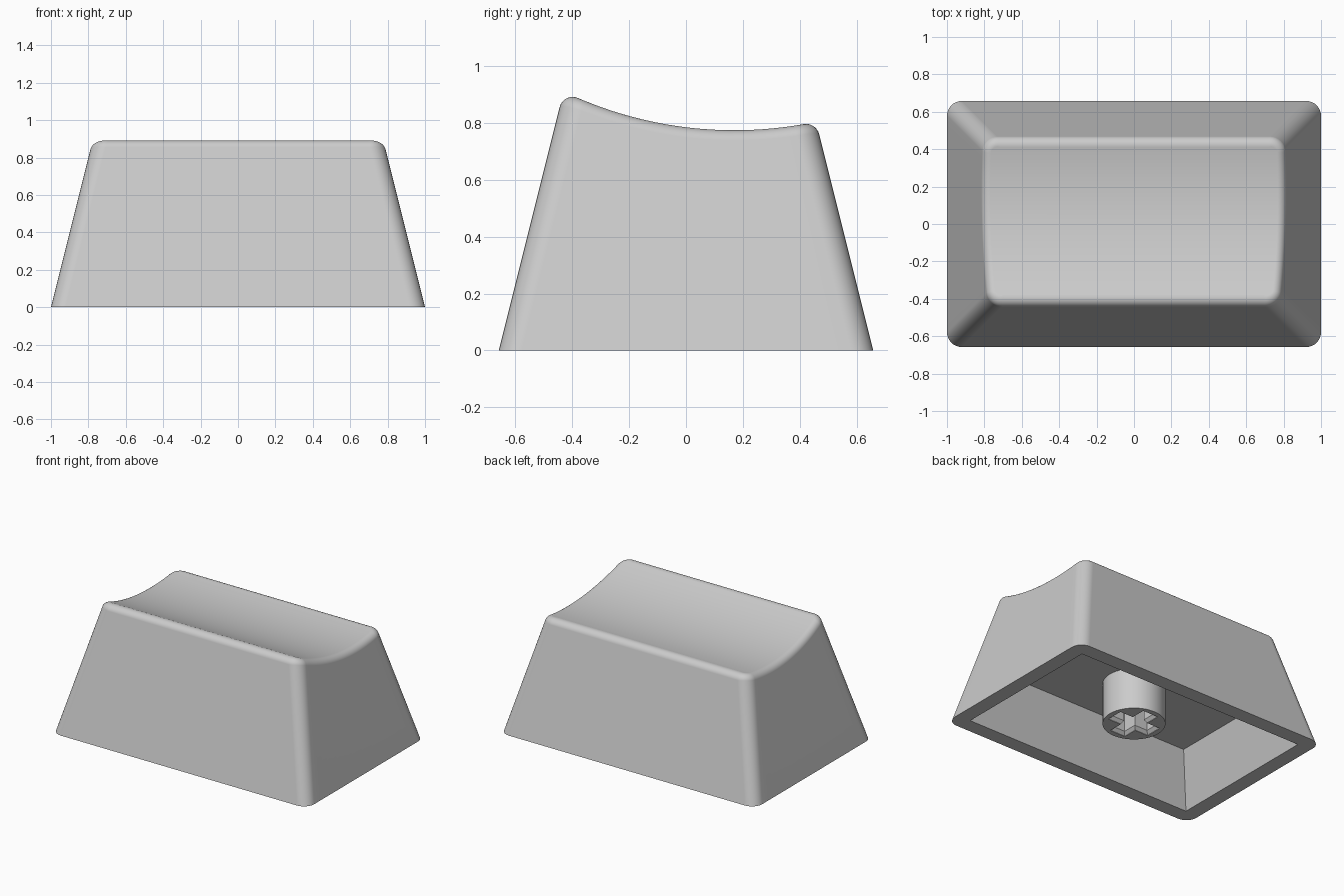
import bpy, bmesh, math
from mathutils import Vector

cube = bpy.data.objects.get("Cube")
if cube:
    bpy.data.objects.remove(cube)

HALF_X, HALF_Y, LEAN = 1.0, 0.658, 0.25   # footprint and inward lean of walls
CORNER, FILLET = 0.08, 0.048              # wall corner and top rim radii
DISH_Y, DISH_Z, DISH_R = 0.17, 0.774, 1.39
WALL, CEILING, CAVITY_INSET = 0.105, 0.355, 0.12
ARC, SIDE = 8, 20

grey = bpy.data.materials.new("light grey plastic")
grey.use_nodes = True
colour = (0.6, 0.6, 0.6, 1)
grey.diffuse_color = colour
grey.node_tree.nodes["Principled BSDF"].inputs["Base Color"].default_value = colour


def make_object(name, bm):
    bmesh.ops.recalc_face_normals(bm, faces=bm.faces)
    mesh = bpy.data.meshes.new(name)
    bm.to_mesh(mesh)
    bm.free()
    mesh.materials.append(grey)
    obj = bpy.data.objects.new(name, mesh)
    bpy.context.collection.objects.link(obj)
    bpy.ops.object.select_all(action="DESELECT")
    obj.select_set(True)
    bpy.context.view_layer.objects.active = obj
    bpy.ops.object.shade_smooth_by_angle(angle=math.radians(30))
    return obj


def dish(y):
    return DISH_Z + DISH_R - math.sqrt(DISH_R ** 2 - (y - DISH_Y) ** 2)


def wall_point(side, along, normal, z):
    """Point on the rounded, leaning wall; along runs -1 (front) to 1 (back)."""
    cx = HALF_X - LEAN * z - CORNER
    cy = HALF_Y - LEAN * z - CORNER
    return Vector((side * (cx + CORNER * normal.x), along * cy + CORNER * normal.y, z))


def column(side, along, angle):
    """Points from the foot, up the wall and over the rim fillet to the dish."""
    n = Vector((math.cos(angle), math.sin(angle), 0))
    z = DISH_Z
    for _ in range(12):
        z = dish(wall_point(side, along, n, z).y)
    foot, rim = wall_point(side, along, n, 0), wall_point(side, along, n, z)
    slope = (rim.y - DISH_Y) / (DISH_R + DISH_Z - z)
    down = (foot - rim).normalized()
    inward = Vector((-side * n.x, -n.y, -n.y * slope)).normalized()
    half = down.angle(inward) / 2
    centre = rim + (down + inward).normalized() * FILLET / math.sin(half)
    reach = FILLET / math.tan(half)
    start, end = rim + down * reach - centre, rim + inward * reach
    end.z = dish(end.y)
    end -= centre
    points = [foot]
    for i in range(ARC + 1):
        t = i / ARC
        radius = start.length * (1 - t) + end.length * t
        points.append(centre + start.normalized().slerp(end.normalized(), t) * radius)
    return points


# Outline of one half: front corner arc, side, back corner arc
stations = [(-1, -math.pi / 2 * (1 - i / ARC)) for i in range(ARC + 1)]
stations += [(-1 + 2 * i / SIDE, 0) for i in range(1, SIDE)]
stations += [(1, math.pi / 2 * i / ARC) for i in range(ARC + 1)]

# Outer shell with dished top
bm = bmesh.new()
right, left = [[[bm.verts.new(p) for p in column(s, *st)] for st in stations] for s in (1, -1)]
loop = right + left[::-1]
for a, b in zip(loop, loop[1:] + loop[:1]):
    for i in range(len(a) - 1):
        bm.faces.new((a[i], b[i], b[i + 1], a[i + 1]))
for i in range(len(stations) - 1):
    bm.faces.new((right[i][-1], right[i + 1][-1], left[i + 1][-1], left[i][-1]))


# Hollow underside
def rectangle(inset, z):
    x, y = HALF_X - inset, HALF_Y - inset
    return [bm.verts.new((sx * x, sy * y, z)) for sx, sy in ((1, -1), (1, 1), (-1, 1), (-1, -1))]


opening = rectangle(WALL, 0)
ceiling = rectangle(WALL + CAVITY_INSET, CEILING)
for i in range(4):
    j = (i + 1) % 4
    bm.faces.new((opening[i], opening[j], ceiling[j], ceiling[i]))
bm.faces.new(ceiling)

# Flat bottom lip: one strip for each side, with the corner arcs split halfway
feet = [c[0] for c in loop]
count, mid, size = len(stations), ARC // 2, len(feet)
cuts = [mid, count - 1 - mid, count + mid, size - 1 - mid]
for i in range(4):
    start, stop = cuts[i], cuts[(i + 1) % 4]
    edge = [feet[(start + k) % size] for k in range((stop - start) % size + 1)]
    bm.faces.new(edge + [opening[(i + 1) % 4], opening[i]])
shell = make_object("keycap_shell", bm)
flat_walls = shell.modifiers.new("flat walls", "WEIGHTED_NORMAL")
flat_walls.keep_sharp = True


# Stack of matching outlines, closed at both ends
def loft(name, levels):
    bm = bmesh.new()
    rings = [[bm.verts.new((x, y, z)) for x, y in outline] for outline, z in levels]
    for low, high in zip(rings, rings[1:]):
        for i in range(len(low)):
            bm.faces.new((low[i - 1], low[i], high[i], high[i - 1]))
    bm.faces.new(rings[0])
    bm.faces.new(rings[-1])
    return make_object(name, bm)


def cross(arm, w):
    return [(x * c - y * s, x * s + y * c)
            for c, s in ((1, 0), (0, 1), (-1, 0), (0, -1))
            for x, y in ((arm, -w), (arm, w), (w, w))]


# Mounting stem with a chamfered cross-shaped socket
circle = [(0.2 * math.cos(a), 0.2 * math.sin(a))
          for a in (math.tau * i / 48 for i in range(48))]
mouth, slot = cross(0.163, 0.06), cross(0.145, 0.044)
cutter = loft("socket_cutter", [(mouth, 0), (mouth, 0.068), (slot, 0.09), (slot, 0.33)])
cutter.hide_render = True
stem = loft("mounting_stem", [(circle, 0.065), (circle, CEILING + 0.005)])
cut = stem.modifiers.new("socket", "BOOLEAN")
cut.operation, cut.solver, cut.object = "DIFFERENCE", "EXACT", cutter
bpy.ops.object.modifier_apply(modifier=cut.name)
bpy.data.objects.remove(cutter)
bpy.ops.object.shade_smooth_by_angle(angle=math.radians(30))
